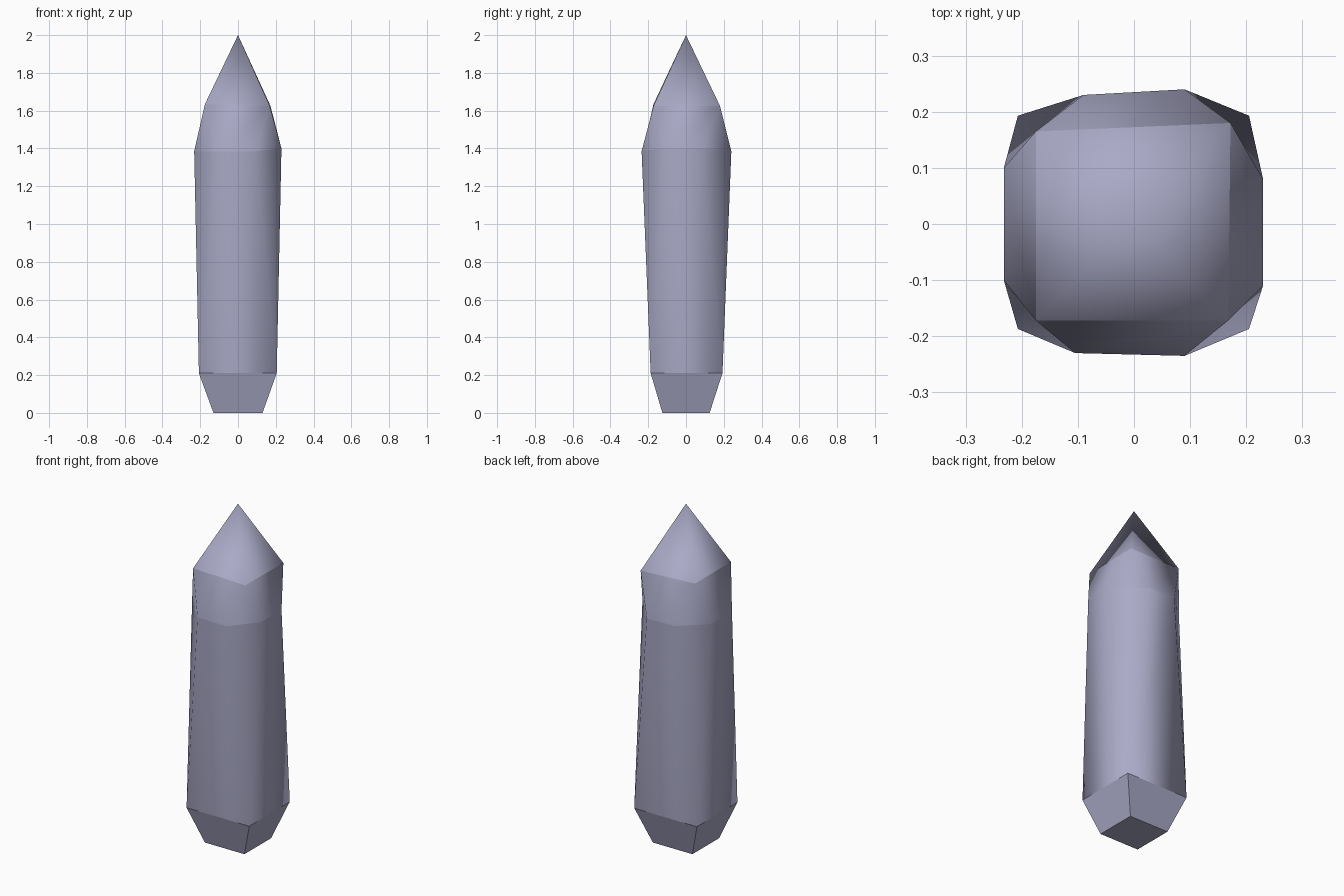
import bpy
import bmesh

cube = bpy.data.objects.get("Cube")
if cube:
    bpy.data.objects.remove(cube, do_unlink=True)

# One lavender stone colour
stone = bpy.data.materials.new("lavender_stone")
stone.use_nodes = True
colour = (0.40, 0.40, 0.57, 1)
stone.diffuse_color = colour
bsdf = stone.node_tree.nodes["Principled BSDF"]
bsdf.inputs["Base Color"].default_value = colour
bsdf.inputs["Roughness"].default_value = 0.6


def rectangle(x, y, z):
    return [(-x, -y, z), (x, -y, z), (x, y, z), (-x, y, z)]


# Cross-sections from bottom to top, all running counter-clockwise from front left
foot = rectangle(0.13, 0.125, 0)
collar = [(-0.207, -0.187, 0.21), (0.205, -0.187, 0.21),
          (0.205, 0.193, 0.21), (-0.207, 0.193, 0.21)]
girdle = [(-0.232, -0.10, 1.385), (-0.105, -0.23, 1.385),
          (0.09, -0.235, 1.385), (0.23, -0.11, 1.40),
          (0.23, 0.08, 1.40), (0.09, 0.24, 1.385),
          (-0.09, 0.23, 1.385), (-0.232, 0.10, 1.385)]
shoulder = [(-0.175, -0.172, 1.635), (0.168, -0.172, 1.625),
            (0.172, 0.18, 1.625), (-0.175, 0.165, 1.635)]

bm = bmesh.new()
foot, collar, girdle, shoulder = [[bm.verts.new(p) for p in ring]
                                  for ring in (foot, collar, girdle, shoulder)]
apex = bm.verts.new((0, 0, 2))


def face(*verts, smooth=True):
    bm.faces.new(verts).smooth = smooth


face(*foot, smooth=False)
for i in range(4):
    j = (i + 1) % 4
    a, b, c = girdle[2 * i], girdle[2 * i + 1], girdle[(2 * i + 2) % 8]
    # Tapered flat base
    face(foot[i], foot[j], collar[j], collar[i], smooth=False)
    # Long body: a corner triangle and a broad side
    face(collar[i], b, a)
    face(collar[i], collar[j], c, b)
    # Shoulder band and pointed tip
    face(a, b, shoulder[i])
    face(b, c, shoulder[j], shoulder[i])
    face(shoulder[i], shoulder[j], apex)
bmesh.ops.recalc_face_normals(bm, faces=bm.faces)

# Crisp edges around each section, soft shading within it
for ring in (collar, girdle, shoulder):
    members = set(ring)
    for edge in bm.edges:
        if set(edge.verts) <= members:
            edge.smooth = False

mesh = bpy.data.meshes.new("crystal_shard")
bm.to_mesh(mesh)
bm.free()
mesh.materials.append(stone)
crystal = bpy.data.objects.new("crystal_shard", mesh)
bpy.context.collection.objects.link(crystal)
